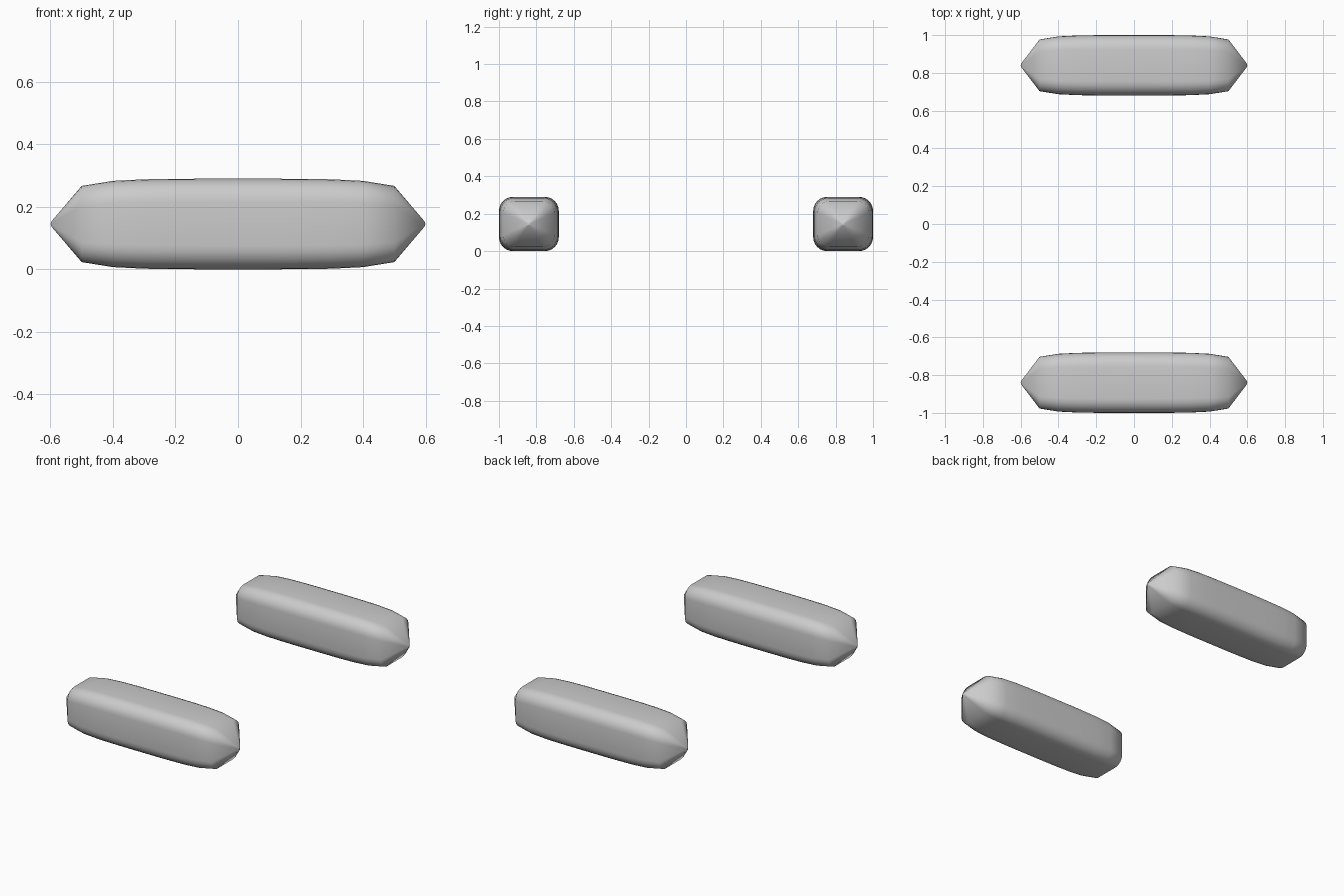
import bpy, bmesh, math

if "Cube" in bpy.data.objects:
    bpy.data.objects.remove(bpy.data.objects["Cube"])

grey = bpy.data.materials.new("light_grey")
grey.diffuse_color = (0.6, 0.6, 0.6, 1)
grey.use_nodes = True
grey.node_tree.nodes["Principled BSDF"].inputs["Base Color"].default_value = grey.diffuse_color

HALF_Y, HALF_Z, RADIUS, STEPS = 0.16, 0.145, 0.075, 6
# Distance along the pod and inset of the section there
STATIONS = [(0.0, 0.0), (0.1, 0.0), (0.2, 0.0005), (0.3, 0.002), (0.4, 0.007), (0.5, 0.023)]
TIP_X, TIP_SCALE = 0.597, 0.07


def section(hy, hz, r):
    """Rounded rectangle in the YZ plane."""
    pts = []
    for i, (sy, sz) in enumerate([(1, 1), (-1, 1), (-1, -1), (1, -1)]):
        for k in range(STEPS + 1):
            a = math.radians(90) * (i + k / STEPS)
            pts.append((sy * (hy - r) + r * math.cos(a), sz * (hz - r) + r * math.sin(a)))
    return pts


def pod(name, y):
    # Bulged middle as a loft of rounded sections
    rings = [(x, section(HALF_Y - d, HALF_Z - d, RADIUS - d * 0.5)) for x, d in STATIONS]
    # Pyramid end shrinking to a small blunt tip
    rings.append((TIP_X, [(a * TIP_SCALE, b * TIP_SCALE) for a, b in rings[-1][1]]))
    rings = [(-x, s) for x, s in reversed(rings[1:])] + rings

    bm = bmesh.new()
    loops = [[bm.verts.new((x, a, b)) for a, b in s] for x, s in rings]
    n = len(loops[0])
    for p, q in zip(loops, loops[1:]):
        for i in range(n):
            j = (i + 1) % n
            bm.faces.new((p[i], p[j], q[j], q[i]))
    for loop, sx in ((loops[0], -1), (loops[-1], 1)):
        tip = bm.verts.new((sx * 0.6, 0, 0))
        for i in range(n):
            bm.faces.new((loop[i], loop[(i + 1) % n], tip))
    bmesh.ops.recalc_face_normals(bm, faces=bm.faces)
    for f in bm.faces:
        f.smooth = True
    mesh = bpy.data.meshes.new(name)
    bm.to_mesh(mesh)
    bm.free()
    mesh.materials.append(grey)
    ob = bpy.data.objects.new(name, mesh)
    ob.location = (0, y, HALF_Z)
    bpy.context.collection.objects.link(ob)


pod("front_pod", -0.84)
pod("back_pod", 0.84)
